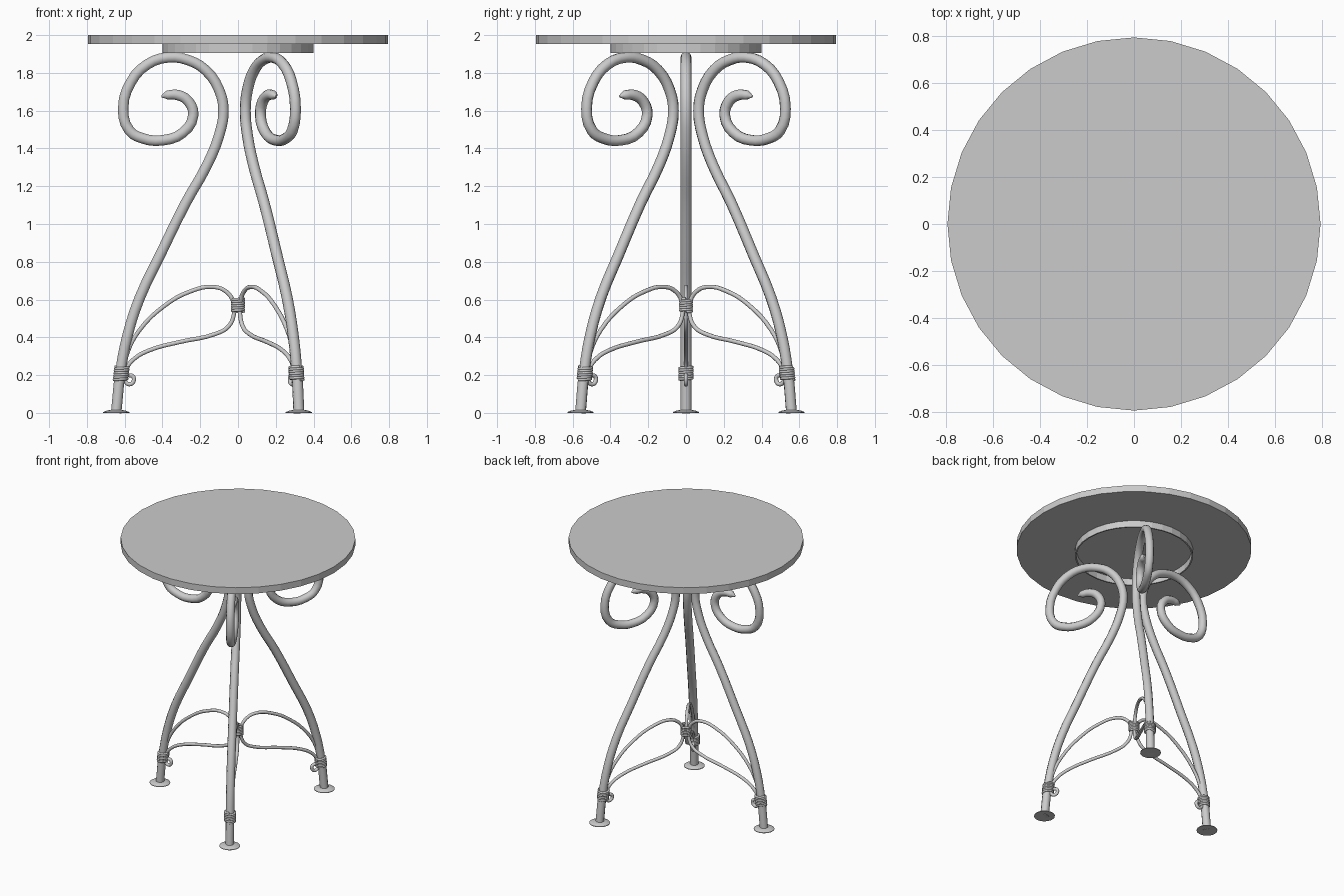
import bpy, math
from mathutils import Vector, Matrix

if "Cube" in bpy.data.objects:
    bpy.data.objects.remove(bpy.data.objects["Cube"])

ANGLES = [math.pi, math.pi / 3, -math.pi / 3]   # three legs, one on -x


def tube(name, pts, radius, angle=0.0, res=4, radii=None, kind='BEZIER'):
    """Round bar through points, turned about z; converted to a mesh."""
    cu = bpy.data.curves.new(name, 'CURVE')
    cu.dimensions = '3D'
    cu.bevel_depth = radius
    cu.bevel_resolution = 3
    cu.resolution_u = res
    cu.use_fill_caps = True
    sp = cu.splines.new(kind)
    store = sp.bezier_points if kind == 'BEZIER' else sp.points
    store.add(len(pts) - 1)
    rot = Matrix.Rotation(angle, 3, 'Z')
    for i, p in enumerate(pts):
        co = rot @ Vector(p)
        if kind == 'BEZIER':
            store[i].co = co
            store[i].handle_left_type = store[i].handle_right_type = 'AUTO'
        else:
            store[i].co = (*co, 1)
        store[i].radius = (radii or {}).get(i, 1.0)
    ob = bpy.data.objects.new(name, cu)
    bpy.context.collection.objects.link(ob)
    bpy.ops.object.select_all(action='DESELECT')
    ob.select_set(True)
    bpy.context.view_layer.objects.active = ob
    bpy.ops.object.convert(target='MESH')
    bpy.ops.object.shade_smooth_by_angle(angle=math.radians(40))
    return ob


def lathe(name, profile, sides, loc=(0, 0, 0), closed=False):
    """Turn an (r, z) profile about z."""
    verts, faces, n = [], [], len(profile)
    for s in range(sides):
        a = 2 * math.pi * s / sides
        verts += [(r * math.cos(a), r * math.sin(a), z) for r, z in profile]
    for s in range(sides):
        t = (s + 1) % sides
        for i in range(n if closed else n - 1):
            j = (i + 1) % n
            faces.append((s * n + i, t * n + i, t * n + j, s * n + j))
    if not closed:
        faces.append([s * n for s in reversed(range(sides))])
        faces.append([s * n + n - 1 for s in range(sides)])
    me = bpy.data.meshes.new(name)
    me.from_pydata(verts, [], faces)
    ob = bpy.data.objects.new(name, me)
    ob.location = loc
    bpy.context.collection.objects.link(ob)
    return ob


def coil(name, r, z0, z1, lean, major, turns, angle):
    """Wire wrapped round a bar."""
    pts, steps = [], turns * 14
    for i in range(steps + 1):
        t = i / steps
        a = 2 * math.pi * turns * t
        pts.append((r - lean * t + major * math.cos(a), major * math.sin(a),
                    z0 + (z1 - z0) * t))
    return tube(name, pts, 0.0075, angle, kind='POLY')


def flat(path):
    return [(r, 0, z) for r, z in path]


# Table top and the thin support ring beneath it
lathe("table_top", [(0.795, 1.953), (0.795, 2.0)], 32)
lathe("support_ring", [(0.39, 1.905), (0.40, 1.905), (0.40, 1.954), (0.39, 1.954)],
      32, closed=True)

# Leg path with its scroll, as (distance from axis, height)
LEG = [(0.645, 0), (0.622, 0.22), (0.585, 0.41), (0.52, 0.61), (0.415, 0.83),
       (0.275, 1.115), (0.165, 1.31), (0.10, 1.47), (0.077, 1.60), (0.10, 1.71),
       (0.172, 1.815), (0.265, 1.868), (0.37, 1.882), (0.48, 1.845), (0.565, 1.755),
       (0.608, 1.61), (0.575, 1.495), (0.51, 1.455), (0.40, 1.443), (0.29, 1.485),
       (0.237, 1.575), (0.263, 1.65), (0.32, 1.683), (0.375, 1.682), (0.405, 1.675)]

# Stretcher rod: up from the leg, through the centre binding, back to a small hook
ROD = [(0.612, 0.175), (0.60, 0.25), (0.585, 0.32), (0.52, 0.44), (0.385, 0.57),
       (0.255, 0.642), (0.13, 0.667), (0.06, 0.64), (0.024, 0.585), (0.022, 0.52),
       (0.053, 0.455), (0.12, 0.418), (0.31, 0.375), (0.465, 0.333), (0.545, 0.29),
       (0.588, 0.24), (0.602, 0.19), (0.592, 0.16), (0.57, 0.152), (0.552, 0.17),
       (0.556, 0.193), (0.578, 0.2)]

for i, a in enumerate(ANGLES, 1):
    tube(f"leg_{i}", flat(LEG), 0.029, a, res=3, radii={23: 0.85, 24: 0.2})
    tube(f"stretcher_rod_{i}", flat(ROD), 0.0115, a, res=4)
    coil(f"leg_binding_{i}", 0.622, 0.175, 0.245, 0.008, 0.034, 6, a)
    foot = (0.645 * math.cos(a), 0.645 * math.sin(a), 0)
    lathe(f"foot_pad_{i}", [(0.07, 0), (0.07, 0.004), (0.05, 0.012), (0.03, 0.016)],
          24, foot)

# Wire binding where the three rods meet
coil("centre_binding", 0, 0.535, 0.605, 0, 0.03, 6, 0)
